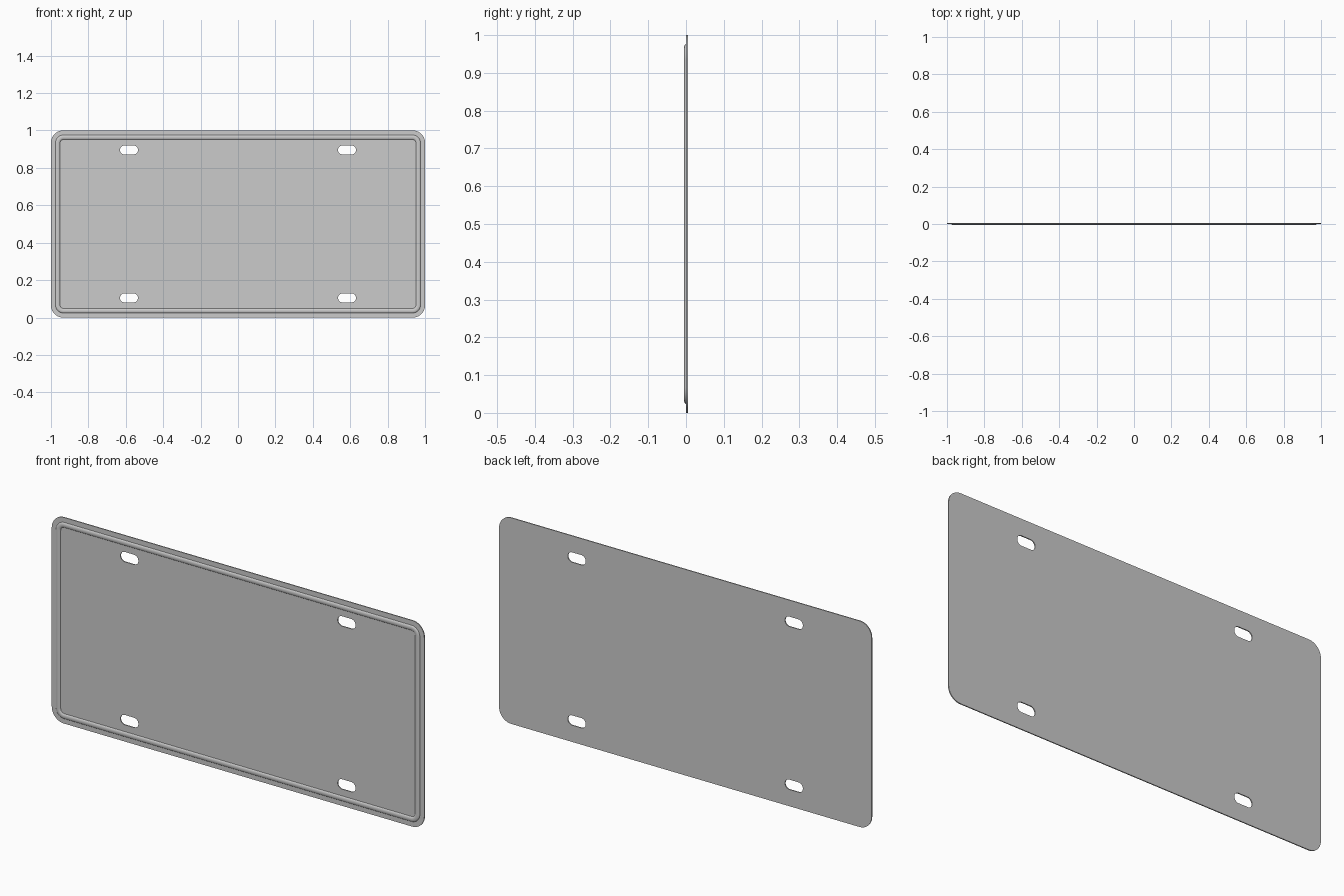
import bpy, bmesh
from math import sin, cos, pi, radians

if "Cube" in bpy.data.objects:
    bpy.data.objects.remove(bpy.data.objects["Cube"])

FRONT, BACK = 0.0, 0.005      # plate faces in y
RIB = -0.0055                 # rib crest in y


def rounded_rect(cx, cz, hx, hz, r, n=10):
    """Outline of a rounded rectangle, counter-clockwise."""
    pts = []
    for k, (sx, sz) in enumerate(((1, 1), (-1, 1), (-1, -1), (1, -1))):
        for i in range(n + 1):
            a = (k + i / n) * pi / 2
            pts.append((cx + sx * (hx - r) + r * cos(a),
                        cz + sz * (hz - r) + r * sin(a)))
    return pts


def add_spline(curve, pts):
    s = curve.splines.new('POLY')
    s.points.add(len(pts) - 1)
    for p, (x, z) in zip(s.points, pts):
        p.co = (x, z, 0, 1)
    s.use_cyclic_u = True


# Flat plate with four slotted bolt holes
curve = bpy.data.curves.new("plate", 'CURVE')
curve.dimensions = '2D'
curve.fill_mode = 'BOTH'
curve.extrude = (BACK - FRONT) / 2
add_spline(curve, rounded_rect(0, 0.5, 1.0, 0.5, 0.065))
for x in (-0.583, 0.583):
    for z in (0.105, 0.896):
        add_spline(curve, rounded_rect(x, z, 0.048, 0.024, 0.0235))
plate = bpy.data.objects.new("plate", curve)
plate.rotation_euler.x = radians(90)
plate.location.y = (FRONT + BACK) / 2
bpy.context.collection.objects.link(plate)
bpy.context.view_layer.objects.active = plate
plate.select_set(True)
bpy.ops.object.convert(target='MESH')
bpy.ops.object.shade_smooth_by_angle(angle=radians(30))
plate.select_set(False)

# Raised border rib: half-round profile swept round the plate
bm = bmesh.new()
loops = []
steps = 8
for i in range(steps + 1):
    a = pi * i / steps
    inset = 0.036 - 0.0125 * cos(a)
    y = FRONT + 0.0005 + (RIB - FRONT - 0.0005) * sin(a)
    pts = rounded_rect(0, 0.5, 1 - inset, 0.5 - inset, 0.068 - inset)
    loops.append([bm.verts.new((x, y, z)) for x, z in pts])
for a, b in zip(loops, loops[1:]):
    for i in range(len(a)):
        j = (i + 1) % len(a)
        bm.faces.new((a[i], a[j], b[j], b[i]))
# Close the hidden underside of the rib
a, b = loops[-1], loops[0]
for i in range(len(a)):
    j = (i + 1) % len(a)
    bm.faces.new((a[i], a[j], b[j], b[i]))
bmesh.ops.recalc_face_normals(bm, faces=bm.faces)
mesh = bpy.data.meshes.new("border_rib")
bm.to_mesh(mesh)
bm.free()
rib = bpy.data.objects.new("border_rib", mesh)
bpy.context.collection.objects.link(rib)
bpy.context.view_layer.objects.active = rib
rib.select_set(True)
bpy.ops.object.shade_smooth_by_angle(angle=radians(40))
